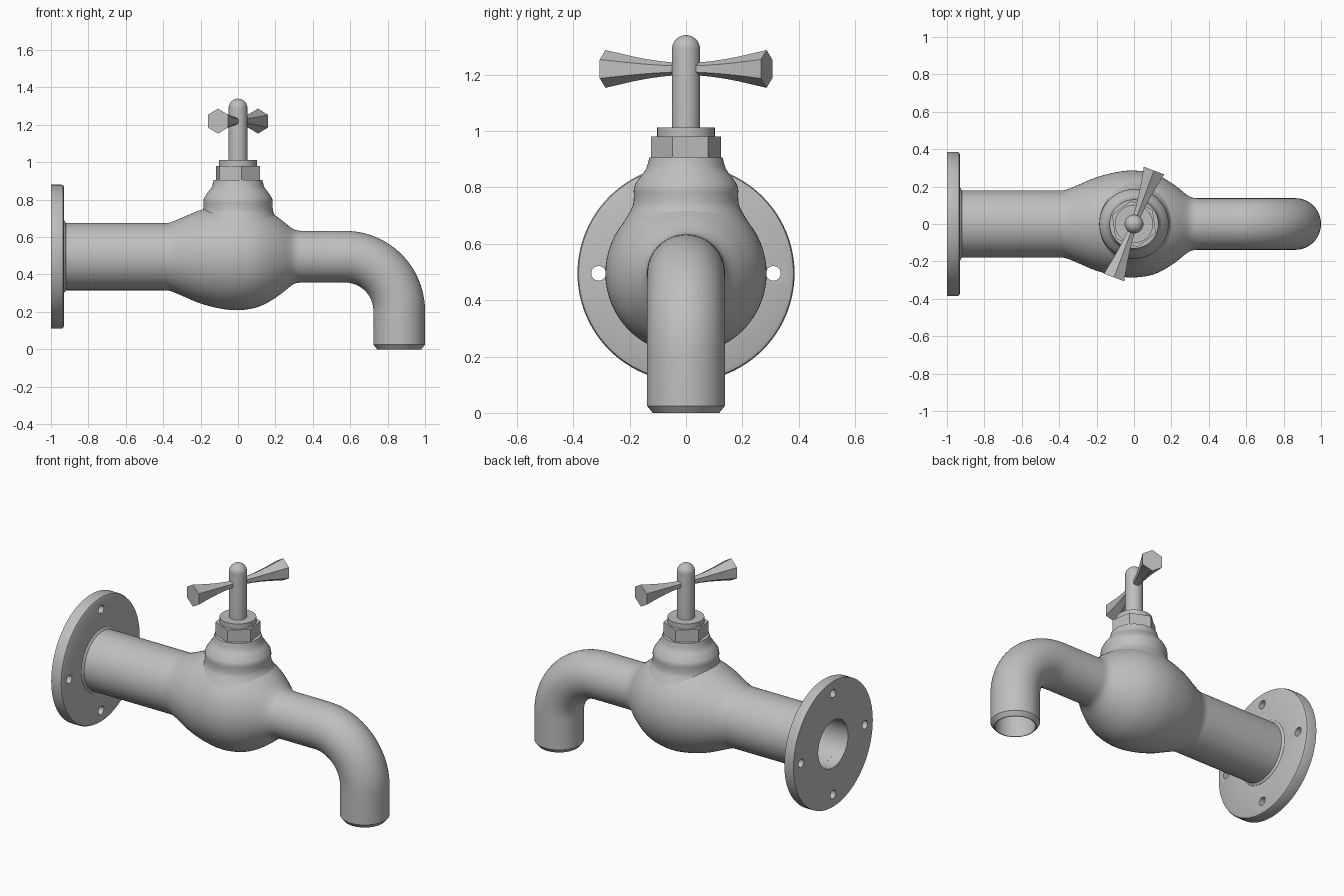
import bpy, bmesh, math
from mathutils import Vector

if "Cube" in bpy.data.objects:
    bpy.data.objects.remove(bpy.data.objects["Cube"])

metal = bpy.data.materials.new("grey_metal")
metal.use_nodes = True
GREY = (0.52, 0.52, 0.52, 1)
metal.diffuse_color = GREY
metal.node_tree.nodes["Principled BSDF"].inputs["Base Color"].default_value = GREY

X, Y, Z = Vector((1, 0, 0)), Vector((0, 1, 0)), Vector((0, 0, 1))
AXIS = 0.495          # height of the pipe axis


def loft(name, rings, ref, sides=64, turn=0.0, loop=False):
    """Skin circles (centre, tangent, radius); cap the ends or join last to first."""
    bm = bmesh.new()
    rows = []
    for centre, tangent, r in rings:
        across = tangent.cross(ref)
        angles = [turn + math.tau * i / sides for i in range(sides)]
        rows.append([bm.verts.new(centre + r * (math.cos(a) * ref + math.sin(a) * across))
                     for a in angles])
    pairs = list(zip(rows, rows[1:]))
    if loop:
        pairs.append((rows[-1], rows[0]))
    else:
        bm.faces.new(rows[0])
        bm.faces.new(rows[-1])
    for lo, hi in pairs:
        for i in range(sides):
            j = (i + 1) % sides
            bm.faces.new((lo[i], lo[j], hi[j], hi[i]))
    bmesh.ops.remove_doubles(bm, verts=bm.verts, dist=1e-5)
    bmesh.ops.recalc_face_normals(bm, faces=bm.faces)
    mesh = bpy.data.meshes.new(name)
    bm.to_mesh(mesh)
    bm.free()
    mesh.materials.append(metal)
    obj = bpy.data.objects.new(name, mesh)
    bpy.context.collection.objects.link(obj)
    return obj


def shade(obj):
    bpy.ops.object.select_all(action='DESELECT')
    obj.select_set(True)
    bpy.context.view_layer.objects.active = obj
    bpy.ops.object.shade_smooth_by_angle(angle=math.radians(32))


def smooth(points, steps=5):
    """Catmull-Rom curve through 2D points."""
    p = [Vector(q) for q in points]
    p = [p[0]] + p + [p[-1]]
    out = []
    for a, b, c, d in zip(p, p[1:], p[2:], p[3:]):
        for k in range(steps):
            t = k / steps
            out.append(0.5 * (2 * b + (c - a) * t + (2 * a - 5 * b + 4 * c - d) * t * t
                              + (3 * b - a - 3 * c + d) * t ** 3))
    return out + [p[-1]]


def along_x(profile):
    return [(Vector((x, 0, AXIS)), X, r) for x, r in profile]


def lathe(name, profile, **kw):
    return loft(name, [(Vector((0, 0, z)), Z, r) for r, z in profile], X, **kw)


# Wall flange with four bolt holes
flange = loft("wall_flange", along_x([
    (-1, 0.145), (-1, 0.385), (-0.945, 0.385), (-0.935, 0.381), (-0.93, 0.371),
    (-0.93, 0.195), (-0.93, 0.145)]), Y, sides=96, loop=True)
for k in range(4):
    a = k * math.pi / 2
    centre = Vector((-1, 0.31 * math.cos(a), AXIS + 0.31 * math.sin(a)))
    cutter = loft("hole_cutter", [(centre - 0.1 * X, X, 0.026), (centre + 0.2 * X, X, 0.026)],
                  Y, sides=24)
    cutter.hide_render = True
    cut = flange.modifiers.new("bolt_hole", 'BOOLEAN')
    cut.operation, cut.solver, cut.object = 'DIFFERENCE', 'EXACT', cutter
    bpy.context.view_layer.objects.active = flange
    bpy.ops.object.modifier_apply(modifier=cut.name)
    bpy.data.objects.remove(cutter)
shade(flange)

# Hollow pipe, swollen valve body and bent spout as one skin
SPOUT, BORE, BEND, ELBOW = 0.138, 0.113, 0.29, 0.572
body = smooth([(-0.4, 0.18), (-0.36, 0.184), (-0.28, 0.217), (-0.2, 0.25), (-0.1, 0.276),
               (-0.01, 0.286), (0.08, 0.276), (0.15, 0.25), (0.22, 0.206), (0.28, 0.158),
               (0.31, 0.142), (0.34, SPOUT)])
outer = along_x([(-0.935, 0.195), (-0.928, 0.192), (-0.92, 0.18)] + [tuple(q) for q in body])


def spout(r):
    rings = []
    for k in range(25):
        a = k / 24 * math.pi / 2
        s, c = math.sin(a), math.cos(a)
        rings.append((Vector((ELBOW + BEND * s, 0, AXIS - BEND * (1 - c))),
                      Vector((c, 0, -s)), r))
    return rings


outlet = Vector((ELBOW + BEND, 0, 0))
outer += spout(SPOUT) + [(outlet + 0.025 * Z, -Z, SPOUT), (outlet, -Z, 0.118)]
inner = along_x([(-0.935, 0.145), (-0.3, 0.145), (0.3, BORE)])
inner += spout(BORE) + [(outlet, -Z, BORE)]
shade(loft("pipe_body_and_spout", outer + inner[::-1], Y, loop=True))

# Bonnet flaring into the body
bonnet = smooth([(0.235, 0.655), (0.207, 0.70), (0.189, 0.735), (0.185, 0.765), (0.184, 0.80),
                 (0.166, 0.833), (0.142, 0.865), (0.13, 0.905)])
shade(lathe("bonnet", [tuple(q) for q in bonnet]))

# Hexagonal nut, washer and domed stem
shade(lathe("hex_nut", [(0.126, 0.90), (0.126, 0.98)], sides=6, turn=math.radians(38)))
shade(lathe("gland_washer", [(0.102, 0.975), (0.102, 1.012)], sides=48))
dome = [(0.05 * math.cos(a), 1.29 + 0.05 * math.sin(a))
        for a in (k / 10 * math.pi / 2 for k in range(11))]
shade(lathe("stem", [(0.05, 1.0)] + dome, sides=40))

# Two-armed hexagonal handle, narrow at the stem and flared at the tips
angle = math.radians(69.5)
direction = Vector((math.cos(angle), math.sin(angle), 0))
arm = [(0.0, 0.022), (0.05, 0.023), (0.1, 0.028), (0.15, 0.035), (0.2, 0.044),
       (0.25, 0.055), (0.305, 0.067)]
both = [(-d, r) for d, r in arm[:0:-1]] + arm
shade(loft("tap_handle", [(1.22 * Z + d * direction, direction, r) for d, r in both],
           Z, sides=6))
